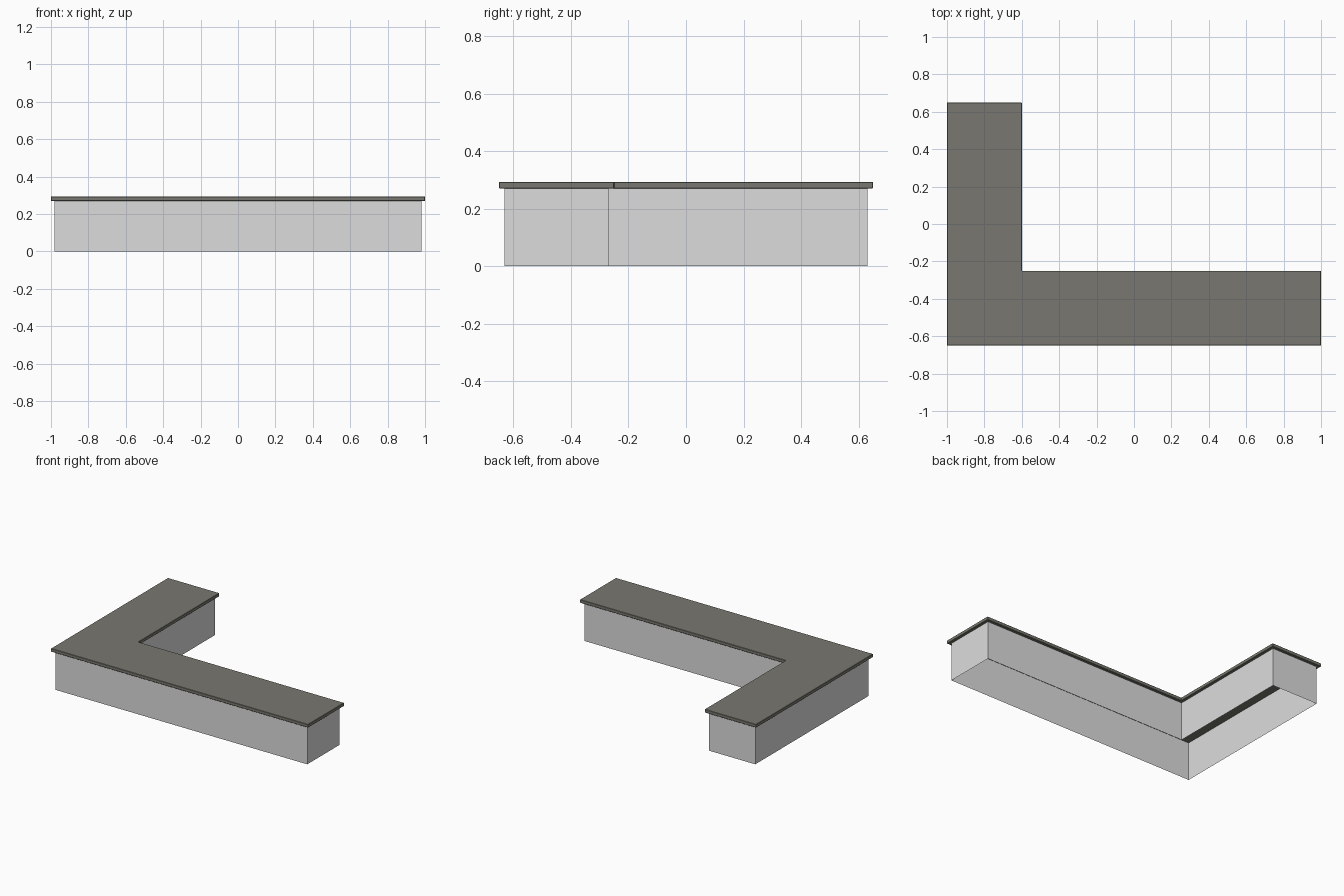
import bpy, bmesh

if "Cube" in bpy.data.objects:
    bpy.data.objects.remove(bpy.data.objects["Cube"])

def material(name, rgb):
    m = bpy.data.materials.new(name)
    m.diffuse_color = (*rgb, 1)
    m.use_nodes = True
    m.node_tree.nodes["Principled BSDF"].inputs["Base Color"].default_value = m.diffuse_color
    return m

def l_outline(inset):
    """L-shaped plan, counter-clockwise, shrunk by inset on every side."""
    x, y, ix, iy = 1 - inset, 0.65 - inset, -0.6 - inset, -0.25 - inset
    return [(-x, -y), (x, -y), (x, iy), (ix, iy), (ix, y), (-x, y)]

def l_prism(name, inset, z0, z1, mat, capped):
    bm = bmesh.new()
    low = [bm.verts.new((x, y, z0)) for x, y in l_outline(inset)]
    high = [bm.verts.new((x, y, z1)) for x, y in l_outline(inset)]
    n = len(low)
    for i in range(n):
        j = (i + 1) % n
        bm.faces.new((low[i], low[j], high[j], high[i]))
    if capped:
        bm.faces.new(high)
        bm.faces.new(low[::-1])
    mesh = bpy.data.meshes.new(name)
    bm.to_mesh(mesh)
    bm.free()
    mesh.materials.append(mat)
    obj = bpy.data.objects.new(name, mesh)
    bpy.context.collection.objects.link(obj)
    return obj

wall_grey = material("light grey wall", (0.72, 0.72, 0.72))
cap_grey = material("dark warm grey coping", (0.19, 0.187, 0.16))

# Thin wall sheets, open at the bottom
l_prism("wall", 0.02, 0.0, 0.27, wall_grey, False)

# Overhanging slab with slightly softened edges
coping = l_prism("coping", 0.0, 0.27, 0.293, cap_grey, True)
bevel = coping.modifiers.new("soft edges", 'BEVEL')
bevel.width = 0.002
bevel.segments = 1
